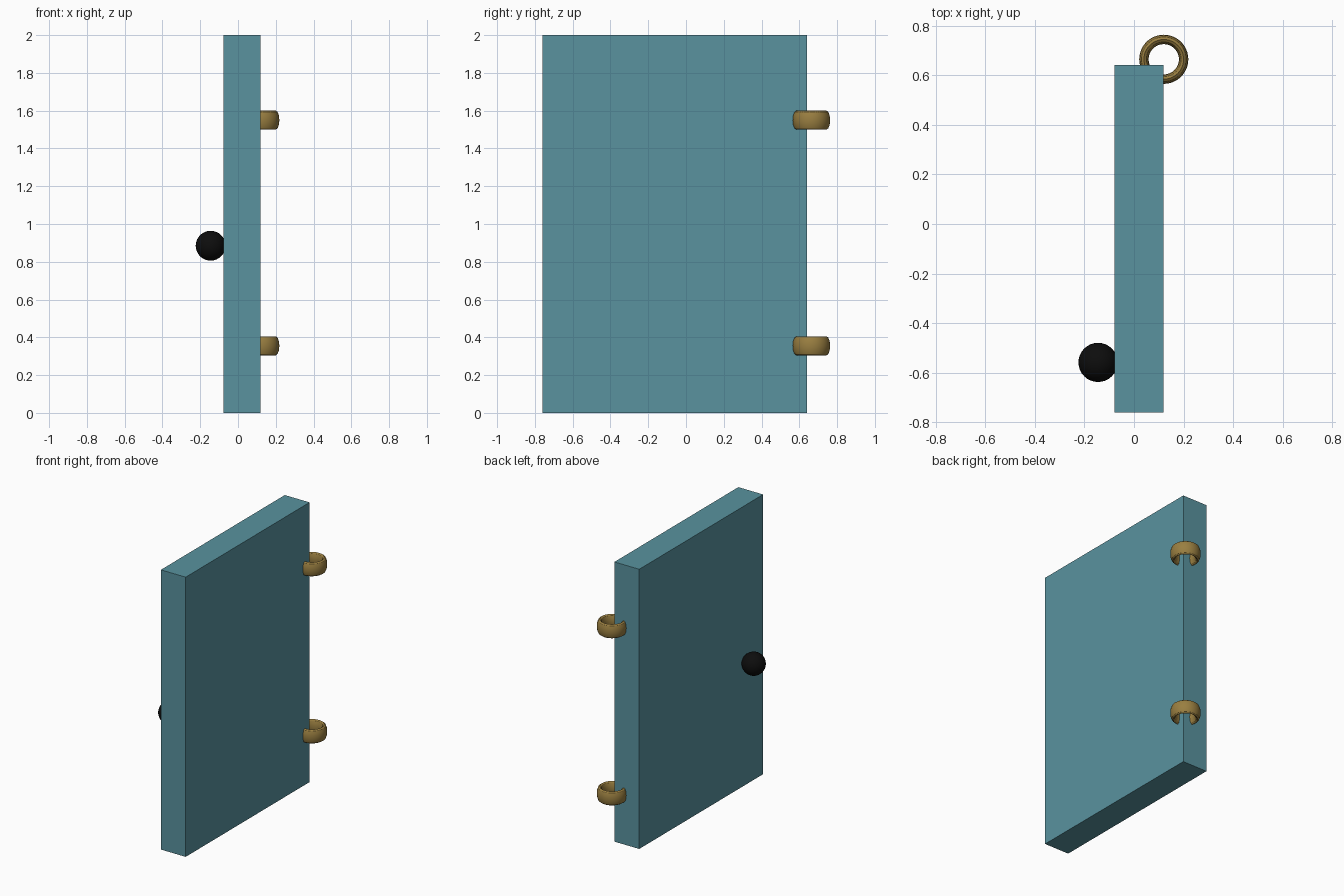
import bpy

if "Cube" in bpy.data.objects:
    bpy.data.objects.remove(bpy.data.objects["Cube"])


def material(name, rgb):
    m = bpy.data.materials.new(name)
    m.diffuse_color = (*rgb, 1)
    m.use_nodes = True
    m.node_tree.nodes["Principled BSDF"].inputs["Base Color"].default_value = m.diffuse_color
    return m


def finish(name, mat, smooth=False):
    ob = bpy.context.object
    ob.name = name
    ob.data.materials.append(mat)
    if smooth:
        bpy.ops.object.shade_smooth_by_angle()
    return ob


teal = material("teal paint", (0.10, 0.29, 0.345))
brass = material("brass", (0.32, 0.21, 0.052))
black = material("black", (0.004, 0.004, 0.004))

# Door slab
bpy.ops.mesh.primitive_cube_add(size=1, location=(0.02, -0.06, 1))
slab = finish("door_slab", teal)
slab.scale = (0.196, 1.4, 2)

# Round knob
bpy.ops.mesh.primitive_uv_sphere_add(segments=32, ring_count=16, radius=0.079,
                                     location=(-0.145, -0.558, 0.885))
finish("door_knob", black, True)

# Hinge rings, stretched upright, wrapped round the back edge
for name, z in (("lower_hinge", 0.355), ("upper_hinge", 1.55)):
    bpy.ops.mesh.primitive_torus_add(major_segments=48, minor_segments=12,
                                     major_radius=0.08, minor_radius=0.019,
                                     location=(0.12, 0.664, z))
    ring = finish(name, brass, True)
    ring.scale = (1, 1, 0.05 / 0.019)
